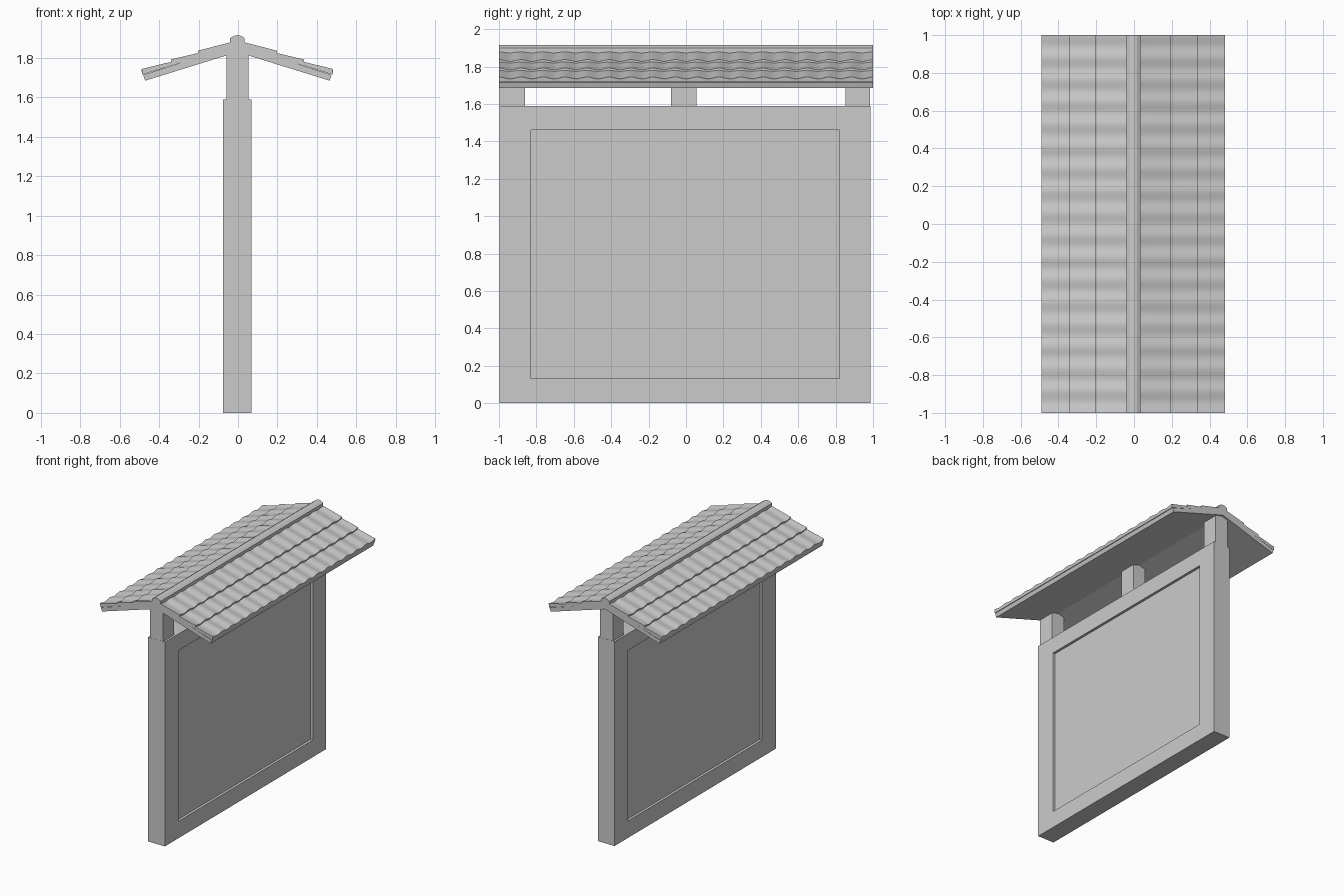
import bpy, bmesh, math
from mathutils import Vector

if "Cube" in bpy.data.objects:
    bpy.data.objects.remove(bpy.data.objects["Cube"])

CX = -0.003  # centre line of the sign in x


def finish(bm, name):
    bmesh.ops.recalc_face_normals(bm, faces=bm.faces)
    me = bpy.data.meshes.new(name)
    bm.to_mesh(me)
    bm.free()
    ob = bpy.data.objects.new(name, me)
    bpy.context.collection.objects.link(ob)
    return ob


def loft(name, sections):
    """Join closed cross-sections (lists of points) and cap both ends."""
    bm = bmesh.new()
    rings = [[bm.verts.new(p) for p in s] for s in sections]
    n = len(rings[0])
    for a, b in zip(rings, rings[1:]):
        for i in range(n):
            j = (i + 1) % n
            bm.faces.new((a[i], a[j], b[j], b[i]))
    bm.faces.new(rings[0])
    bm.faces.new(rings[-1])
    return finish(bm, name)


def extrude_y(name, profile, y0, y1):
    return loft(name, [[(CX + x, y, z) for x, z in profile] for y in (y0, y1)])


# Board: block with a recessed, mitred panel on both broad faces
bm = bmesh.new()
bmesh.ops.create_cube(bm, size=1)
for v in bm.verts:
    v.co = Vector((CX + v.co.x * 0.144, -0.006 + v.co.y * 1.984, 0.795 + v.co.z * 1.59))
sides = [f for f in bm.faces if abs(f.normal.x) > 0.9]
bmesh.ops.inset_individual(bm, faces=sides, thickness=0.1)
for f in sides:
    for v in f.verts:
        v.co.y = -0.83 if v.co.y < 0 else 0.822
        v.co.z = 0.132 if v.co.z < 0.8 else 1.46
recess = bmesh.ops.extrude_discrete_faces(bm, faces=sides)["faces"]
for f in recess:
    s = 1 if f.calc_center_median().x > 0 else -1
    for v in f.verts:
        v.co.x -= s * 0.02
finish(bm, "notice_board")

# Three short posts with gabled tops
post = [(-0.056, 1.55), (0.056, 1.55), (0.056, 1.83), (0, 1.85), (-0.056, 1.83)]
for label, y0, y1 in (("front", -0.997, -0.86), ("middle", -0.08, 0.055), ("back", 0.853, 0.985)):
    extrude_y(label + "_post", post, y0, y1)

# Gabled roof slab
half = [(0.468, 1.685), (0.478, 1.714), (0, 1.868)]
slab = [(0, 1.83)] + half + [(-x, z) for x, z in half[1::-1]]
extrude_y("roof_slab", slab, -1, 1)

# Wavy tile courses: stepped slope profile, rippling along y
TILES, STEPS = 17, 8
AMP = 0.005
EDGES = [0.02, 0.2, 0.338, 0.486]


def tile_section(side, y, wave):
    def slope(x):
        return 1.892 - 0.325 * x
    pts = []
    for a, b in zip(EDGES, EDGES[1:]):
        pts.append((a, slope(a) - 0.005 + 0.6 * AMP * wave))
        pts.append((b, slope(b) + 0.005 + AMP * wave))
    pts += [(0.481, 1.716), (0.02, 1.858)]
    return [(CX + side * x, y, z) for x, z in pts]


for side, label in ((1, "right"), (-1, "left")):
    n = TILES * STEPS
    secs = [tile_section(side, -1 + 2 * i / n, math.cos(math.tau * i / STEPS))
            for i in range(n + 1)]
    ob = loft(label + "_roof_tiles", secs)
    bpy.ops.object.select_all(action='DESELECT')
    ob.select_set(True)
    bpy.context.view_layer.objects.active = ob
    bpy.ops.object.shade_smooth_by_angle(angle=math.radians(30))

# Ridge cap with a rounded top
cap = [(-0.037, 1.855), (0.037, 1.855), (0.037, 1.9), (0.018, 1.912),
       (0, 1.916), (-0.018, 1.912), (-0.037, 1.9)]
extrude_y("ridge_cap", cap, -1, 1)
